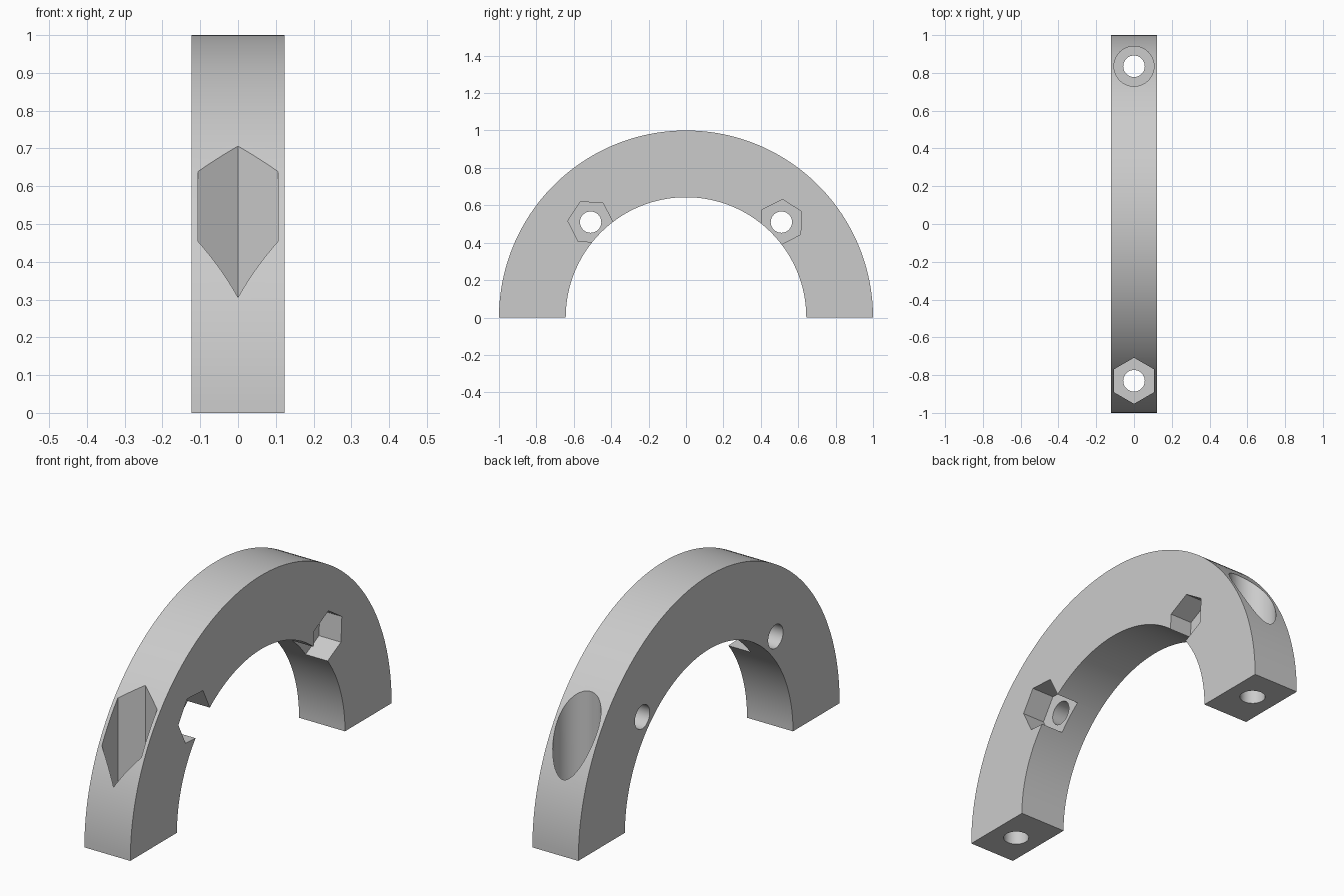
import bpy, bmesh
from math import sin, cos, pi, radians
from mathutils import Vector

HALF_WIDTH = 0.123
OUTER, INNER = 1.0, 0.643
BOLT_R, HEX_R, HEAD_R = 0.057, 0.122, 0.106

if "Cube" in bpy.data.objects:
    bpy.data.objects.remove(bpy.data.objects["Cube"], do_unlink=True)

grey = bpy.data.materials.new("plain grey")
grey.use_nodes = True
grey.diffuse_color = (0.6, 0.6, 0.6, 1)
grey.node_tree.nodes["Principled BSDF"].inputs["Base Color"].default_value = (0.6, 0.6, 0.6, 1)


def prism(name, outline, axis, low, high):
    """Extrude a 2D outline along x (outline in y, z) or z (outline in x, y)."""
    bm = bmesh.new()
    place = (lambda p: Vector((low, *p))) if axis == "x" else (lambda p: Vector((*p, low)))
    face = bm.faces.new([bm.verts.new(place(p)) for p in outline])
    step = Vector((high - low, 0, 0)) if axis == "x" else Vector((0, 0, high - low))
    new = bmesh.ops.extrude_face_region(bm, geom=[face], use_keep_orig=True)["geom"]
    bmesh.ops.translate(bm, vec=step, verts=[v for v in new if isinstance(v, bmesh.types.BMVert)])
    bmesh.ops.recalc_face_normals(bm, faces=bm.faces)
    mesh = bpy.data.meshes.new(name)
    bm.to_mesh(mesh)
    bm.free()
    mesh.materials.append(grey)
    obj = bpy.data.objects.new(name, mesh)
    bpy.context.collection.objects.link(obj)
    return obj


def ring(centre, radius, sides, turn=0.0):
    angles = [radians(turn) + 2 * pi * i / sides for i in range(sides)]
    return [(centre[0] + radius * cos(a), centre[1] + radius * sin(a)) for a in angles]


def arc(radius, steps=96):
    return [(radius * cos(pi * i / steps), radius * sin(pi * i / steps)) for i in range(steps + 1)]


# Half ring body
body = prism("half_ring_clamp", arc(OUTER) + arc(INNER)[::-1], "x", -HALF_WIDTH, HALF_WIDTH)
cutters = []

# Sideways bolt holes with hexagonal nut pockets on one face
for y, turn in ((-0.51, -3), (0.51, 27)):
    centre = (y, 0.51)
    cutters.append(prism("side_nut_pocket", ring(centre, HEX_R, 6, turn), "x", 0.005, 0.3))
    cutters.append(prism("side_bolt_hole", ring(centre, BOLT_R, 48), "x", -0.3, 0.3))

# Upright bolt holes: nut pocket in front, round head recess at the back
FLOOR = 0.18
cutters.append(prism("upright_nut_pocket", ring((0, -0.83), HEX_R, 6, 30), "z", FLOOR, 1.2))
cutters.append(prism("bolt_head_recess", ring((0, 0.835), HEAD_R, 64), "z", FLOOR, 1.2))
for y in (-0.83, 0.835):
    cutters.append(prism("upright_bolt_hole", ring((0, y), BOLT_R, 48), "z", -0.2, 1.2))

# Cut every opening, then discard the cutters
bpy.ops.object.select_all(action="DESELECT")
body.select_set(True)
bpy.context.view_layer.objects.active = body
for cutter in cutters:
    cutter.hide_render = True
    cut = body.modifiers.new(cutter.name, "BOOLEAN")
    cut.operation, cut.solver, cut.object = "DIFFERENCE", "EXACT", cutter
    bpy.ops.object.modifier_apply(modifier=cut.name)
    bpy.data.objects.remove(cutter, do_unlink=True)

bpy.ops.object.shade_smooth_by_angle(angle=radians(25))
